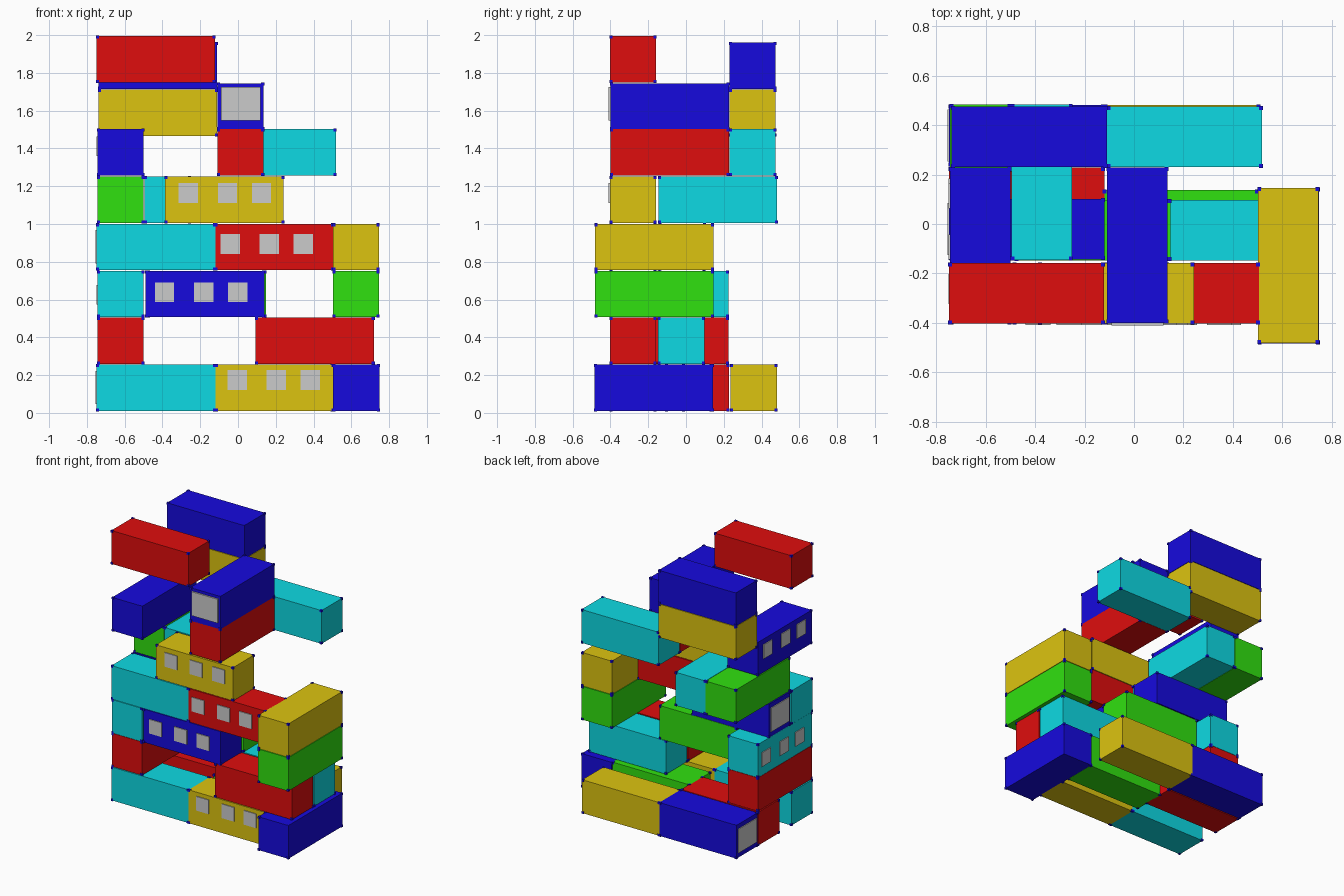
import bpy, bmesh
from mathutils import Matrix, Vector

if "Cube" in bpy.data.objects:
    bpy.data.objects.remove(bpy.data.objects["Cube"])

L, W, H = 0.628, 0.245, 0.245      # container length, width, height
COLORS = {"red": (0.74, 0.004, 0.004, 1), "cyan": (0.004, 0.70, 0.77, 1),
          "yellow": (0.72, 0.55, 0.005, 1), "green": (0.03, 0.75, 0.005, 1),
          "blue": (0.008, 0.003, 0.73, 1)}
MATS = {}
for cname, rgba in COLORS.items():
    MATS[cname] = bpy.data.materials.new(cname + "_paint")
    MATS[cname].diffuse_color = rgba


def add_box(bm, lo, hi):
    lo, hi = Vector(lo), Vector(hi)
    m = Matrix.Translation((lo + hi) / 2) @ Matrix.Diagonal((*(hi - lo), 1))
    bmesh.ops.create_cube(bm, size=1, matrix=m)


def boxes(name, items, mat=None):
    bm = bmesh.new()
    for lo, hi in items:
        add_box(bm, lo, hi)
    me = bpy.data.meshes.new(name)
    bm.to_mesh(me)
    bm.free()
    ob = bpy.data.objects.new(name, me)
    bpy.context.collection.objects.link(ob)
    if mat:
        me.materials.append(mat)
    return ob


def container(name, color, axis, x, y, z):
    """Solid body plus eight small blue corner fittings."""
    sx, sy = (L, W) if axis == "x" else (W, L)
    boxes(name, [((x, y, z), (x + sx, y + sy, z + H))], MATS[color])
    out, inn = 0.003, 0.013
    corners = []
    for cx, dx in ((x, 1), (x + sx, -1)):
        for cy, dy in ((y, 1), (y + sy, -1)):
            for cz, dz in ((z, 1), (z + H, -1)):
                a = Vector((cx - dx * out, cy - dy * out, cz - dz * out))
                b = Vector((cx + dx * inn, cy + dy * inn, cz + dz * inn))
                corners.append((a, b))
    for i, (a, b) in enumerate(corners):
        corners[i] = ([min(p) for p in zip(a, b)], [max(p) for p in zip(a, b)])
    boxes(name + "_corners", corners, MATS["blue"])


# colour, long axis, lowest x, lowest y per storey
STOREYS = [
    (0.01, [("cyan", "x", -0.748, -0.403), ("yellow", "x", -0.12, -0.403),
            ("blue", "y", 0.504, -0.484), ("yellow", "x", -0.12, 0.236),
            ("blue", "x", -0.748, 0.236), ("red", "x", -0.748, -0.017),
            ("green", "x", -0.125, -0.108)]),
    (0.26, [("red", "y", -0.744, -0.403), ("red", "x", 0.093, -0.403),
            ("cyan", "x", 0.093, -0.147)]),
    (0.507, [("cyan", "y", -0.744, -0.403), ("blue", "x", -0.489, -0.403),
             ("green", "x", -0.48, -0.147), ("green", "y", 0.502, -0.482)]),
    (0.756, [("cyan", "x", -0.748, -0.403), ("red", "x", -0.122, -0.403),
             ("yellow", "y", 0.502, -0.482), ("blue", "x", -0.748, -0.143)]),
    (1.006, [("green", "y", -0.744, -0.145), ("cyan", "y", -0.496, -0.145),
             ("yellow", "x", -0.386, -0.403)]),
    (1.258, [("blue", "y", -0.744, -0.400), ("red", "y", -0.109, -0.400),
             ("cyan", "x", -0.109, 0.230)]),
    (1.50, [("blue", "y", -0.109, -0.400)]),
    (1.467, [("yellow", "x", -0.738, 0.230)]),
    (1.715, [("blue", "x", -0.738, 0.230)]),
    (1.75, [("red", "x", -0.749, -0.403)]),
]
for s, (z, row) in enumerate(STOREYS):
    for i, (color, axis, x, y) in enumerate(row):
        container(f"container_{s + 1}_{i + 1}_{color}", color, axis, x, y, z)

# rows of three square windows: on the front (start x, sill z)
D = 0.006
for n, (x0, z0) in enumerate([(-0.055, 0.122), (-0.44, 0.587),
                              (-0.092, 0.842), (-0.314, 1.112)]):
    boxes(f"front_windows_{n + 1}",
          [((x0 + d, -0.403 - D, z0), (x0 + d + 0.102, -0.39, z0 + 0.104))
           for d in (0, 0.207, 0.387)])

# rows of three on the left side (highest y, sill z)
for n, (y0, z0) in enumerate([(0.185, 0.573), (0.165, 1.36)]):
    boxes(f"side_windows_{n + 1}",
          [((-0.744 - D, y0 - d - 0.102, z0), (-0.73, y0 - d, z0 + 0.104))
           for d in (0, 0.207, 0.387)])

# large windows filling container ends
boxes("top_end_window", [((-0.091, -0.411, 1.548), (0.12, -0.39, 1.724))])
for n, (y0, z0) in enumerate([(0.253, 0.046), (-0.126, 0.792)]):
    boxes(f"side_end_window_{n + 1}",
          [((-0.754, y0, z0), (-0.735, y0 + 0.211, z0 + 0.176))])

for m in bpy.data.materials:
    if m.users and not m.is_grease_pencil:
        m.use_nodes = True
        m.node_tree.nodes["Principled BSDF"].inputs["Base Color"].default_value = m.diffuse_color
